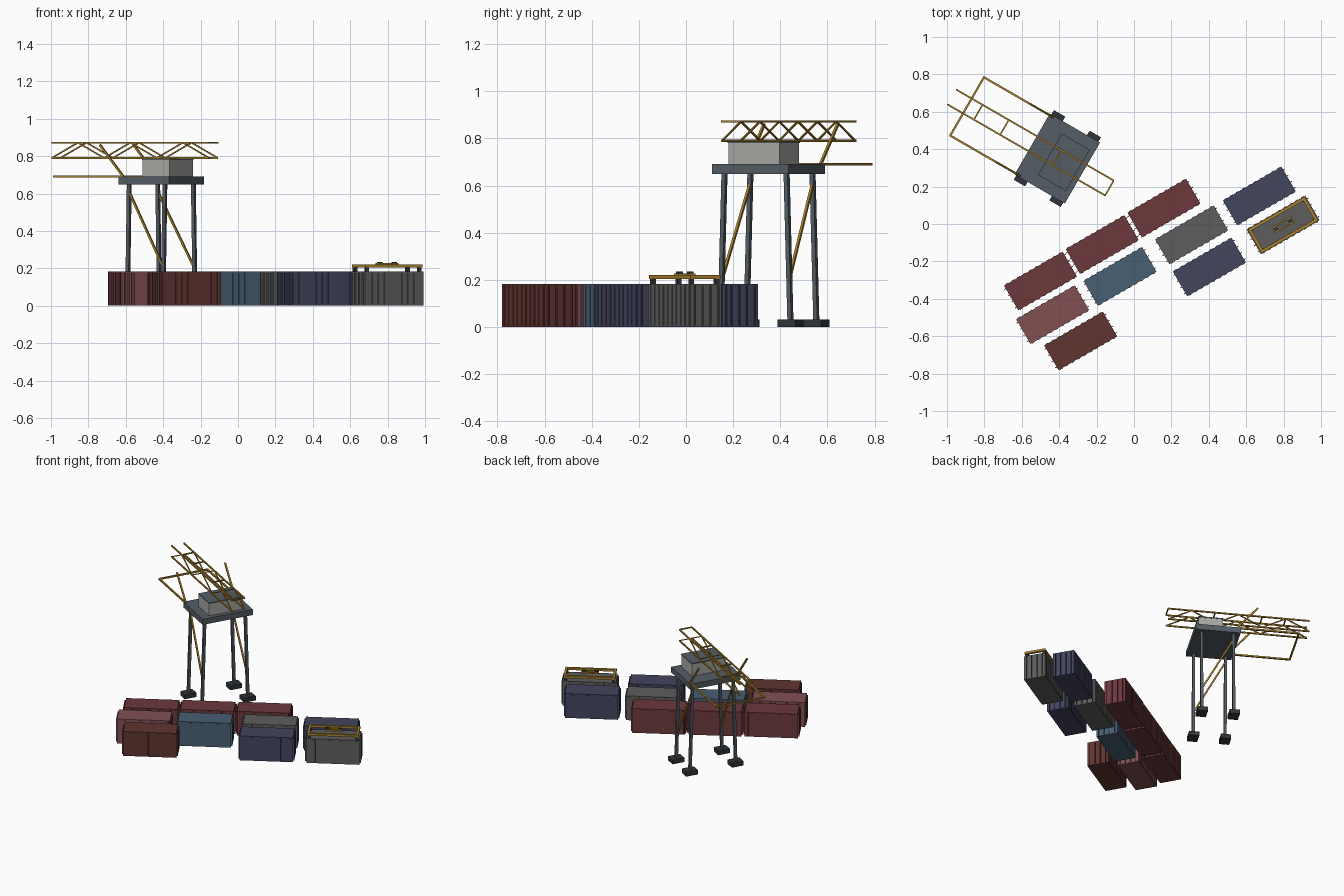
import bpy, bmesh, math
from mathutils import Matrix, Vector

if "Cube" in bpy.data.objects:
    bpy.data.objects.remove(bpy.data.objects["Cube"])


def material(name, rgb):
    m = bpy.data.materials.new(name)
    m.diffuse_color = (*rgb, 1)
    m.use_nodes = True
    m.node_tree.nodes["Principled BSDF"].inputs["Base Color"].default_value = m.diffuse_color
    return m


RED = material("red", (0.15, 0.04, 0.045))
ROSE = material("rose", (0.22, 0.08, 0.085))
BROWN = material("brown", (0.115, 0.035, 0.03))
BLUE = material("blue", (0.065, 0.115, 0.17))
GREY = material("grey", (0.11, 0.11, 0.11))
NAVY = material("navy", (0.055, 0.058, 0.11))
STEEL = material("steel", (0.09, 0.11, 0.13))
DARK = material("dark", (0.03, 0.035, 0.04))
WALL = material("wall", (0.4, 0.4, 0.38))
YELLOW = material("yellow", (0.4, 0.22, 0.025))


def box(bm, c, s):
    bmesh.ops.create_cube(bm, size=1, matrix=Matrix.Translation(c) @ Matrix.Diagonal((*s, 1)))


def bar(bm, a, b, t):
    """Square bar of thickness t from a to b."""
    a, b = Vector(a), Vector(b)
    d = b - a
    x = d.normalized()
    side = Vector((0, 1, 0)) if abs(x.y) < 0.9 else Vector((1, 0, 0))
    z = x.cross(side).normalized()
    y = z.cross(x)
    rot = Matrix((x, y, z)).transposed().to_4x4()
    m = Matrix.Translation((a + b) / 2) @ rot @ Matrix.Diagonal((d.length, t, t, 1))
    bmesh.ops.create_cube(bm, size=1, matrix=m)


def finish(name, bm, mat, frame):
    me = bpy.data.meshes.new(name)
    bm.to_mesh(me)
    bm.free()
    me.materials.append(mat)
    ob = bpy.data.objects.new(name, me)
    ob.matrix_world = frame
    bpy.context.collection.objects.link(ob)
    return ob


def placed(x, y, deg):
    return Matrix.Translation((x, y, 0)) @ Matrix.Rotation(math.radians(deg), 4, 'Z')


# Containers: ribbed boxes
L, W, H = 0.368, 0.158, 0.182


def container(name, x, y, mat):
    bm = bmesh.new()
    box(bm, (0, 0, H / 2), (L - 0.006, W - 0.006, H))
    for i in range(10):
        px = -L / 2 + 0.02 + i * (L - 0.04) / 9
        for s in (-1, 1):
            box(bm, (px, s * (W / 2 - 0.002), H / 2), (0.016, 0.004, H - 0.012))
    for i in range(4):
        py = -W / 2 + 0.022 + i * (W - 0.044) / 3
        for s in (-1, 1):
            box(bm, (s * (L / 2 - 0.002), py, H / 2), (0.016, 0.004, H - 0.012))
    finish(name, bm, mat, placed(x, y, 30))


stack = [(-0.50, -0.305, RED), (-0.17, -0.11, RED), (0.16, 0.085, RED),
         (-0.435, -0.485, ROSE), (-0.285, -0.625, BROWN), (-0.075, -0.28, BLUE),
         (0.308, -0.058, GREY), (0.67, 0.15, NAVY), (0.403, -0.23, NAVY), (0.797, -0.005, GREY)]
for i, (x, y, m) in enumerate(stack):
    container(f"container_{i + 1}", x, y, m)

# Lifting spreader on the last container
SP = placed(0.797, -0.005, 30)
bm = bmesh.new()
for s in (-1, 1):
    box(bm, (0, s * 0.066, 0.212), (0.35, 0.016, 0.016))
    box(bm, (s * 0.167, 0, 0.212), (0.016, 0.148, 0.016))
    box(bm, (0, s * 0.014, 0.222), (0.12, 0.008, 0.012))
    box(bm, (s * 0.056, 0, 0.222), (0.008, 0.036, 0.012))
finish("spreader_frame", bm, YELLOW, SP)
bm = bmesh.new()
for sx in (-1, 1):
    box(bm, (sx * 0.045, 0, 0.224), (0.022, 0.02, 0.022))
    for sy in (-1, 1):
        box(bm, (sx * 0.162, sy * 0.062, 0.192), (0.018, 0.018, 0.026))
finish("spreader_locks", bm, DARK, SP)

# Crane: local x runs along the boom
CR = placed(-0.41, 0.35, 150)
bm = bmesh.new()
box(bm, (0, 0, 0.67), (0.31, 0.376, 0.042))
finish("deck", bm, STEEL, CR)
bm = bmesh.new()
box(bm, (-0.04, 0, 0.735), (0.168, 0.25, 0.092))
finish("machine_house", bm, WALL, CR)
bm = bmesh.new()
box(bm, (-0.04, 0, 0.784), (0.172, 0.254, 0.008))
finish("house_roof", bm, STEEL, CR)

# Legs, feet and side braces
legs, feet, braces = bmesh.new(), bmesh.new(), bmesh.new()
for sy in (-1, 1):
    for sx in (-1, 1):
        bar(legs, (sx * 0.11, sy * 0.171, 0.02), (sx * 0.11, sy * 0.152, 0.655), 0.019)
        box(feet, (sx * 0.11, sy * 0.171, 0.016), (0.07, 0.088, 0.032))
    bar(braces, (0.11, sy * 0.153, 0.61), (-0.11, sy * 0.165, 0.2), 0.011)
finish("legs", legs, STEEL, CR)
finish("feet", feet, DARK, CR)
finish("leg_braces", braces, YELLOW, CR)

# Twin lattice girders
X0, X1, Z0, Z1, N = -0.32, 0.652, 0.79, 0.872, 6
step = (X1 - X0) / N
bm = bmesh.new()
for y in (-0.049, 0.043):
    for z in (Z0, Z1):
        bar(bm, (X0, y, z), (X1, y, z), 0.009)
    for i in range(N):
        za, zb = (Z0, Z1) if i % 2 == 0 else (Z1, Z0)
        bar(bm, (X0 + i * step, y, za), (X0 + (i + 1) * step, y, zb), 0.007)
for i in (0, 2, 4, 5):
    bar(bm, (X0 + i * step, -0.049, Z1), (X0 + i * step, 0.043, Z1), 0.008)
finish("boom_girders", bm, YELLOW, CR)

# Lower outreach frame and raked stays
bm = bmesh.new()
for s in (-1, 1):
    bar(bm, (0.13, s * 0.18, 0.69), (0.557, s * 0.18, 0.69), 0.011)
    bar(bm, (0.13, s * 0.18, 0.69), (0.275, s * 0.18, 0.86), 0.011)
bar(bm, (0.557, -0.185, 0.69), (0.557, 0.185, 0.69), 0.011)
finish("outreach_frame", bm, YELLOW, CR)
